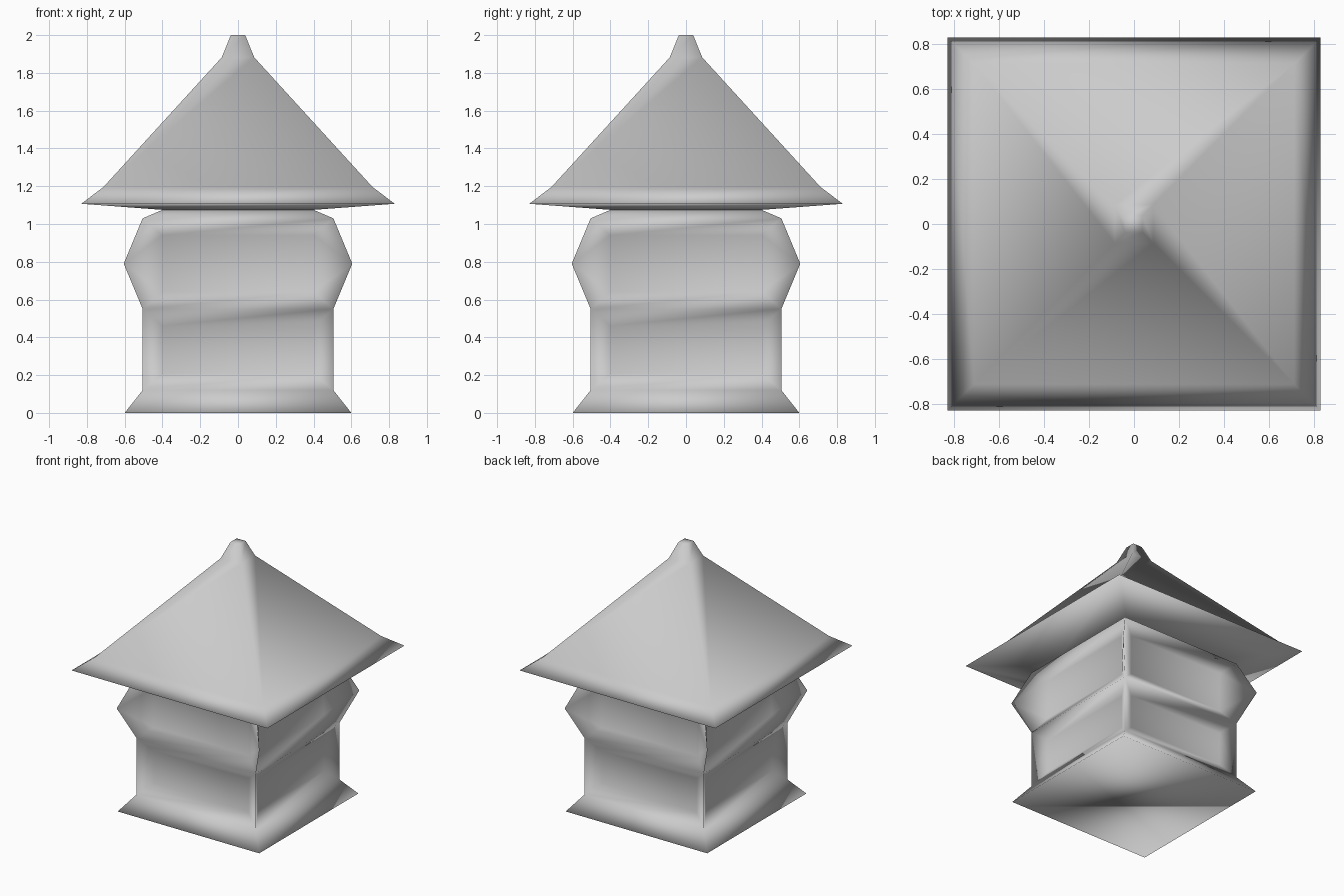
import bpy, bmesh

if "Cube" in bpy.data.objects:
    bpy.data.objects.remove(bpy.data.objects["Cube"])

SIGNS = [(-1, -1), (1, -1), (1, 1), (-1, 1)]


def ring(bm, r, z):
    return [bm.verts.new((sx * r, sy * r, z)) for sx, sy in SIGNS]


def bridge(bm, lower, upper):
    return [bm.faces.new((lower[i], lower[(i + 1) % 4], upper[(i + 1) % 4], upper[i]))
            for i in range(4)]


def side_point(i, u, out, z):
    # point on side i: u along the side, out from the axis
    return [(u, -out, z), (out, u, z), (-u, out, z), (-out, -u, z)][i]


def panel(bm, i, rings, half, out, z0, z1):
    # recessed panel on side i inside a frame running through the given rings
    j = (i + 1) % 4
    bl, br, tr, tl = [bm.verts.new(side_point(i, u, out, z)) for u, z in (
        (-half, z0), (half, z0), (half, z1), (-half, z1))]
    low, high = rings[0], rings[-1]
    faces = [(bl, br, tr, tl), (low[i], low[j], br, bl), (tl, tr, high[j], high[i])]
    if len(rings) == 2:
        faces += [(low[i], bl, tl, high[i]), (low[j], high[j], tr, br)]
    else:
        mid = rings[1]
        faces += [(low[i], bl, mid[i]), (mid[i], bl, tl), (mid[i], tl, high[i]),
                  (low[j], mid[j], br), (mid[j], tr, br), (mid[j], high[j], tr)]
    for f in faces:
        bm.faces.new(f)


def finish(bm, name):
    bmesh.ops.recalc_face_normals(bm, faces=bm.faces)
    for f in bm.faces:
        f.smooth = True
    mesh = bpy.data.meshes.new(name)
    bm.to_mesh(mesh)
    bm.free()
    ob = bpy.data.objects.new(name, mesh)
    bpy.context.collection.objects.link(ob)


# body: flared foot, panelled wall, panelled upper storey with pointed corners, neck
bm = bmesh.new()
foot, sill, belt, ridge, shoulder, neck = [ring(bm, r, z) for r, z in (
    (0.60, 0.0), (0.505, 0.12), (0.505, 0.55), (0.605, 0.79), (0.505, 1.03), (0.40, 1.075))]
bm.faces.new(foot[::-1])
bridge(bm, foot, sill)
bridge(bm, shoulder, neck)
for i in range(4):
    panel(bm, i, (sill, belt), 0.40, 0.447, 0.21, 0.46)
    panel(bm, i, (belt, ridge, shoulder), 0.40, 0.447, 0.64, 0.94)
finish(bm, "body")

# roof: underside, eave, slopes and blunt peak
bm = bmesh.new()
under, eave, lip, collar, tip = [ring(bm, r, z) for r, z in (
    (0.40, 1.075), (0.83, 1.107), (0.713, 1.195), (0.086, 1.882), (0.038, 2.0))]
for lower, upper in ((under, eave), (eave, lip), (lip, collar), (collar, tip)):
    bridge(bm, lower, upper)
bm.faces.new(tip)
finish(bm, "roof")
